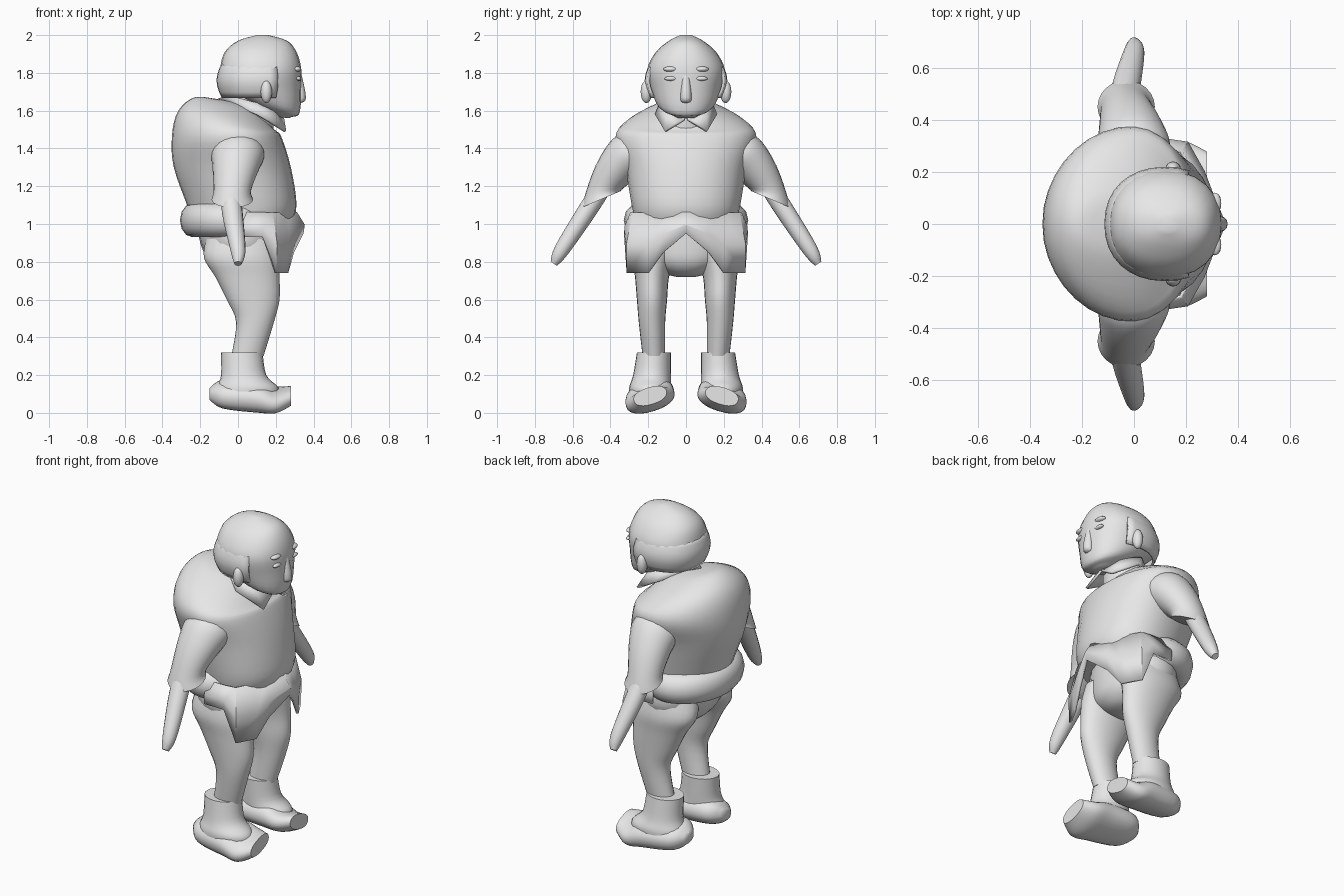
import bpy, bmesh
from math import sin, cos, pi, copysign, radians
from mathutils import Vector

cube = bpy.data.objects.get("Cube")
if cube:
    bpy.data.objects.remove(cube)

grey = (0.8, 0.8, 0.8, 1)
clay = bpy.data.materials.new("pale_grey")
clay.use_nodes = True
clay.diffuse_color = grey
clay.node_tree.nodes["Principled BSDF"].inputs["Base Color"].default_value = grey

# Cross-section directions for upright parts, arms, and parts that run along x
SECTIONS = {
    "upright": lambda t: (Vector((cos(t), 0, sin(t))), Vector((0, 1, 0))),
    "arm": lambda t: (Vector((1, 0, 0)), Vector((0, cos(t), sin(t)))),
    "forward": lambda t: (Vector((0, cos(t), sin(t))), Vector((0, -sin(t), cos(t)))),
}


def rounded(angle, power):
    """Point on a unit circle that grows squarer as the power rises."""
    return [copysign(abs(value) ** (2 / power), value)
            for value in (cos(angle), sin(angle))]


def smooth_path(stations, steps=4):
    """Pass a smooth spline through all station values."""
    points = [Vector(station) for station in stations]
    last = len(points) - 1
    path = []
    for i in range(last):
        start, end = points[i], points[i + 1]
        before = points[max(i - 1, 0)]
        after = points[min(i + 2, last)]
        leave, arrive = (end - before) / 2, (after - start) / 2
        for step in range(steps):
            t = step / steps
            ease = t * t * (3 - 2 * t)
            path.append(start.lerp(end, ease)
                        + leave * t * (1 - t) ** 2 - arrive * t * t * (1 - t))
    path.append(points[last])
    return path


def finish(name, bm, mirror=False, thickness=0, sharp=50):
    bmesh.ops.recalc_face_normals(bm, faces=bm.faces)
    mesh = bpy.data.meshes.new(name)
    bm.to_mesh(mesh)
    bm.free()
    mesh.materials.append(clay)
    obj = bpy.data.objects.new(name, mesh)
    bpy.context.collection.objects.link(obj)
    if mirror:
        modifier = obj.modifiers.new("mirror", "MIRROR")
        modifier.use_axis = (False, True, False)
    if thickness:
        modifier = obj.modifiers.new("thickness", "SOLIDIFY")
        modifier.thickness = thickness
        modifier.offset = 0
    bpy.ops.object.select_all(action="DESELECT")
    obj.select_set(True)
    bpy.context.view_layer.objects.active = obj
    bpy.ops.object.shade_smooth_by_angle(angle=radians(sharp))


def bridge(bm, rows, closed):
    """Join neighbouring rows of vertices with quads."""
    for low, high in zip(rows, rows[1:]):
        for i in range(len(low) if closed else len(low) - 1):
            j = (i + 1) % len(low)
            bm.faces.new((low[i], low[j], high[j], high[i]))


def loft(name, stations, section="upright", power=2, tilt=0, egg=0, sides=24, mirror=False):
    """Stations give x, y, z, two half widths and, if it varies, the tilt."""
    bm = bmesh.new()
    rows = []
    full = [s if len(s) > 5 else s + (tilt,) for s in stations]
    for x, y, z, wide, deep, lean in smooth_path(full):
        u, v = SECTIONS[section](lean)
        row = []
        for i in range(sides):
            c, s = rounded(2 * pi * i / sides, power)
            offset = u * wide * c + v * deep * s * (1 + egg * c)
            row.append(bm.verts.new(Vector((x, y, z)) + offset))
        rows.append(row)
    bridge(bm, rows, closed=True)
    bm.faces.new(rows[0])
    bm.faces.new(rows[-1])
    finish(name, bm, mirror)


def strip(name, rows, sharp):
    """Thin mirrored sheet through rows of points."""
    bm = bmesh.new()
    bridge(bm, [[bm.verts.new(point) for point in row] for row in rows], closed=False)
    finish(name, bm, mirror=True, thickness=.014, sharp=sharp)


def blob(name, centre, radii):
    bm = bmesh.new()
    bmesh.ops.create_uvsphere(bm, u_segments=16, v_segments=10, radius=1)
    bmesh.ops.scale(bm, vec=radii, verts=bm.verts)
    bmesh.ops.translate(bm, vec=centre, verts=bm.verts)
    finish(name, bm, mirror=True)


# Head and face
loft("head", [
    (.22, 0, 1.565, .05, .05, -.1), (.16, 0, 1.63, .17, .145, -.3),
    (.12, 0, 1.72, .215, .19, -.05), (.12, 0, 1.82, .215, .205, 0),
    (.12, 0, 1.91, .19, .16, 0), (.13, 0, 1.97, .13, .09, 0),
    (.13, 0, 2, .03, .03, 0)], power=2.2)
loft("nose", [(.32, 0, 1.64, .01, .015), (.33, 0, 1.67, .03, .03),
              (.32, 0, 1.82, .01, .015)], sides=12)
blob("nostril", (.31, .035, 1.66), (.02, .02, .015))
blob("brow", (.31, .08, 1.82), (.025, .04, .015))
blob("eyelid", (.32, .08, 1.77), (.015, .035, .012))
blob("ear", (.15, .21, 1.7), (.03, .03, .06))

# Fringe of hair round the back of the head
hair = []
for level in range(7):
    grow = .028 * sin(pi * level / 6) - .016
    arc = [rounded(pi * (.38 + .062 * i), 2.2) for i in range(11)]
    hair.append([(.12 + (.215 + grow) * c, (.2 + grow) * s, 1.67 + .03 * level)
                 for c, s in arc])
strip("hair_fringe", hair, sharp=60)

# Neck and folded collar
loft("neck", [(.06, 0, 1.5, .13, .13), (.09, 0, 1.69, .11, .1)], tilt=-.3)
strip("collar", [
    [(.23, 0, 1.57), (.17, .1, 1.62), (.06, .13, 1.65), (-.05, 0, 1.68)],
    [(.24, .01, 1.55), (.25, .11, 1.49), (.1, .16, 1.58), (-.1, 0, 1.66)]], sharp=30)

# Round-backed shirt, broader at the chest than at the spine
loft("shirt_body", [
    (.02, 0, 1, .26, .26, 0), (.02, 0, 1.1, .29, .285, 0),
    (-.03, 0, 1.3, .31, .32, 0), (-.06, 0, 1.46, .29, .37, 0),
    (-.06, 0, 1.55, .26, .31, -.2), (-.06, 0, 1.63, .17, .15, -.25),
    (-.05, 0, 1.65, .06, .05, -.2)], power=2.1, egg=.13, sides=32)

# Sleeves and bare forearms
loft("sleeve", [
    (0, .22, 1.42, .11, .1, .8), (0, .29, 1.37, .14, .125, .75),
    (-.01, .36, 1.3, .125, .11, .5), (-.03, .43, 1.18, .1, .1, -.1),
    (-.03, .45, 1.13, .11, .11, -.4)], section="arm", mirror=True)
loft("forearm", [
    (-.04, .44, 1.2, .05, .05), (-.03, .53, 1.06, .055, .05),
    (0, .66, .86, .04, .04), (0, .7, .79, .02, .02)],
    section="arm", tilt=.6, sides=16, mirror=True)

# Rolled belt round the waist
bm = bmesh.new()
rows = []
for i in range(33):
    around = 2 * pi * i / 32
    row = []
    for k in range(12):
        roll = 2 * pi * k / 12
        reach = .245 + .085 * cos(roll)
        row.append(bm.verts.new((reach * cos(around) * .78 - .05,
                                 reach * sin(around), 1.02 + .09 * sin(roll))))
    rows.append(row)
bridge(bm, rows, closed=True)
bmesh.ops.remove_doubles(bm, verts=bm.verts, dist=.001)
finish("belt_roll", bm)

# Split shirt tails, flared from the waist
hem = [(.34, 0, .95), (.29, .12, .85), (.26, .2, .74), (.2, .31, .74),
       (.13, .32, .93), (0, .32, .93)]
strip("shirt_tails", [
    [(x * .9, y * .9, 1.06) for x, y, z in hem],
    [(x * 1.02, y, z / 2 + .52) for x, y, z in hem],
    hem], sharp=25)

# Trousers
loft("hips", [
    (0, 0, 1.04, .22, .26), (.01, 0, .9, .21, .28),
    (.03, 0, .8, .18, .22), (.04, 0, .74, .12, .12), (.04, 0, .72, .05, .05)])
loft("trouser_leg", [
    (.02, .14, .92, .19, .12), (.02, .17, .82, .2, .11),
    (.05, .18, .72, .17, .09), (.08, .18, .6, .14, .08),
    (.09, .18, .48, .1, .07), (.05, .17, .3, .085, .06)], mirror=True)

# Boots: ankle cuff sloping into an outward-rolled foot
loft("boot_cuff", [(.02, .17, .32, .11, .09), (.03, .18, .2, .12, .1),
                   (.05, .19, .14, .16, .11), (.05, .19, .1, .17, .11)], mirror=True)
loft("boot_foot", [
    (-.15, .18, .1, .04, .03), (-.08, .18, .1, .11, .07), (.1, .19, .09, .13, .08),
    (.2, .19, .07, .13, .06), (.28, .19, .09, .09, .045)],
    section="forward", power=2.3, tilt=-.3, mirror=True)
